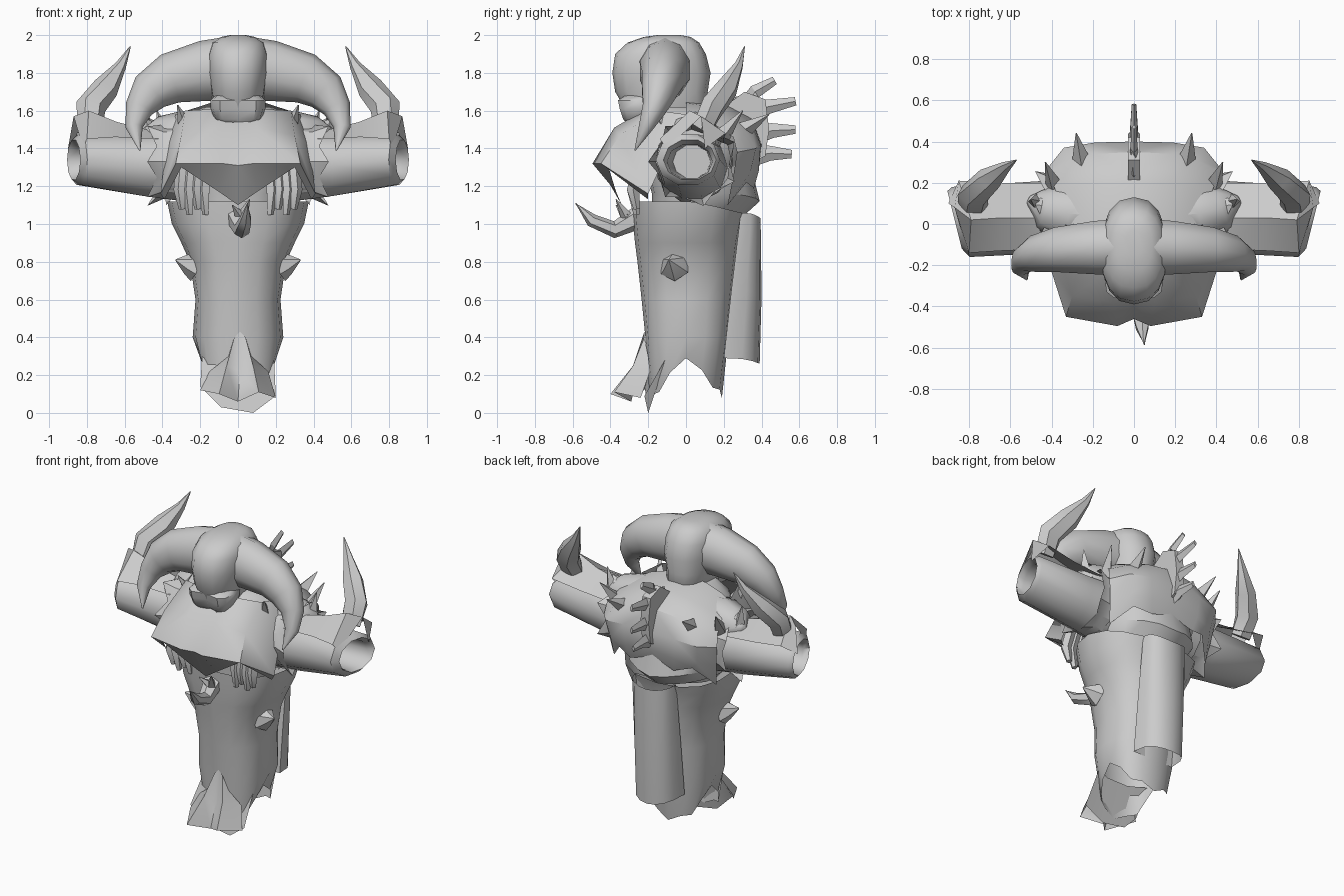
import bpy, bmesh, math
from mathutils import Vector

grey = bpy.data.materials.new("plain grey")
grey.diffuse_color = (0.6, 0.6, 0.6, 1)


def loft(name, rings, closed=True, caps=(False, False), mirror=False, angle=45):
    """Skin a list of equally long point rows."""
    bm = bmesh.new()
    rows = [[bm.verts.new(p) for p in ring] for ring in rings]
    n = len(rows[0])
    for a, b in zip(rows, rows[1:]):
        for i in range(n if closed else n - 1):
            j = (i + 1) % n
            bm.faces.new((a[i], a[j], b[j], b[i]))
    if caps[0]:
        bm.faces.new(rows[0][::-1])
    if caps[1]:
        bm.faces.new(rows[-1])
    bmesh.ops.recalc_face_normals(bm, faces=bm.faces)
    me = bpy.data.meshes.new(name)
    bm.to_mesh(me)
    bm.free()
    me.materials.append(grey)
    ob = bpy.data.objects.new(name, me)
    bpy.context.collection.objects.link(ob)
    if mirror:
        ob.modifiers.new("mirror", 'MIRROR')
    bpy.ops.object.select_all(action='DESELECT')
    ob.select_set(True)
    bpy.context.view_layer.objects.active = ob
    bpy.ops.object.shade_smooth_by_angle(angle=math.radians(angle))
    return ob


def oval(z, cy, rx, ry, n=16, p=0.85):
    """Horizontal, slightly squared ring."""
    out = []
    for i in range(n):
        a = 2 * math.pi * i / n
        c, s = math.cos(a), math.sin(a)
        out.append((rx * math.copysign(abs(c) ** p, c),
                    cy + ry * math.copysign(abs(s) ** p, s), z))
    return out


def tube(name, pts, sides=8, squash=(1, 1), mirror=False, angle=45):
    """Tapering tube through (x, y, z, radius) points; squash flattens it in x and y."""
    rings = []
    for k, (x, y, z, r) in enumerate(pts):
        a, b = Vector(pts[max(k - 1, 0)][:3]), Vector(pts[min(k + 1, len(pts) - 1)][:3])
        t = (b - a).normalized()
        ref = Vector((0, 1, 0)) if abs(t.y) < 0.8 else Vector((1, 0, 0))
        u = t.cross(ref).normalized()
        v = t.cross(u)
        ring = []
        for i in range(sides):
            w = 2 * math.pi * i / sides
            d = u * math.cos(w) * r + v * math.sin(w) * r
            d.x *= squash[0]
            d.y *= squash[1]
            ring.append(Vector((x, y, z)) + d)
        rings.append(ring)
    return loft(name, rings, caps=(True, True), mirror=mirror, angle=angle)


def spike(name, base, tip, r, mirror=False):
    return tube(name, [(*base, r), (*tip, 0.003)], 4, mirror=mirror, angle=20)


# Robe with a ragged open hem and a dipping open neck
hem = []
for i, (x, y, z) in enumerate(oval(0, 0.0, 0.19, 0.19)):
    s = y / 0.19
    hem.append((x, y, 0.29 - (0.21 if s > 0 else 0.24) * abs(s) + 0.03 * (i % 2)))
robe = [hem] + [oval(*r) for r in (
    (0.40, 0.005, 0.24, 0.22), (0.60, 0.005, 0.225, 0.24), (0.80, 0.005, 0.255, 0.262),
    (0.90, 0.005, 0.30, 0.275), (1.0, 0.01, 0.35, 0.29))]
robe.append([(x, y, z - 0.25 * max(y - 0.05, 0)) for x, y, z in oval(1.12, 0.015, 0.375, 0.305)])
loft("robe", robe)

# Knobs on the hips
tube("hip_knob", [(0.23, -0.06, 0.78, 0.085), (0.27, -0.07, 0.79, 0.055),
                  (0.33, -0.09, 0.81, 0.004)], 6, mirror=True)

# Front tail: folded sheet flaring forward
loft("front_tail", [
    [(-0.05, -0.20, 0.30), (-0.02, -0.22, 0.40), (0.01, -0.22, 0.43), (0.04, -0.22, 0.40), (0.07, -0.20, 0.30)],
    [(-0.15, -0.19, 0.22), (-0.06, -0.28, 0.25), (0.01, -0.25, 0.22), (0.08, -0.28, 0.25), (0.16, -0.19, 0.22)],
    [(-0.20, -0.22, 0.12), (-0.10, -0.40, 0.10), (0.0, -0.29, 0.06), (0.11, -0.38, 0.11), (0.20, -0.24, 0.08)],
], closed=False)
loft("tail_underside", [
    [(-0.20, -0.22, 0.14), (-0.09, -0.20, 0.03), (0.08, -0.20, 0.0), (0.20, -0.22, 0.09)],
    [(-0.19, -0.10, 0.30), (-0.08, -0.16, 0.30), (0.08, -0.16, 0.30), (0.19, -0.10, 0.30)]], closed=False)

# Half-tube panel hanging down the back
panel = []
for z, y0, y1 in ((0.26, 0.20, 0.39), (0.62, 0.24, 0.40), (1.03, 0.29, 0.395)):
    panel.append([(0.02 + 0.15 * math.cos(a), y0 + (y1 - y0) * max(math.sin(a), 0) ** 0.7,
                   z + 0.03 * math.cos(a) ** 2) for a in [math.pi * i / 8 for i in range(9)]])
loft("back_panel", panel)

# Inner body, narrow at the waist so the robe neck stays open
loft("upper_body", [oval(*r) for r in (
    (1.02, 0.0, 0.22, 0.18), (1.16, 0.02, 0.25, 0.20), (1.32, 0.05, 0.32, 0.27),
    (1.48, 0.06, 0.33, 0.28), (1.56, 0.04, 0.29, 0.25), (1.62, 0.0, 0.18, 0.17))], caps=(True, True))

# Flared bowl at the lower back
bowl = []
for z, rx, ry in ((1.03, 0.28, 0.27), (1.12, 0.33, 0.37), (1.28, 0.31, 0.33)):
    bowl.append([(rx * math.cos(a), 0.02 + ry * math.sin(a), z + 0.05 * abs(math.cos(a)))
                 for a in [math.pi * i / 10 for i in range(11)]])
loft("back_bowl", bowl, closed=False)

# Ragged shell over the back: half profile, mirrored
loft("back_shell", [
    [(0, 0.0, 1.66), (0, 0.20, 1.64), (0, 0.35, 1.56), (0, 0.40, 1.42), (0, 0.38, 1.30), (0, 0.35, 1.24)],
    [(0.15, 0.0, 1.64), (0.16, 0.20, 1.61), (0.18, 0.34, 1.54), (0.19, 0.395, 1.42),
     (0.18, 0.385, 1.28), (0.16, 0.36, 1.19)],
    [(0.27, 0.0, 1.60), (0.29, 0.18, 1.57), (0.31, 0.31, 1.50), (0.34, 0.37, 1.40),
     (0.32, 0.34, 1.27), (0.27, 0.32, 1.22)],
    [(0.34, 0.0, 1.55), (0.38, 0.16, 1.52), (0.41, 0.25, 1.46), (0.42, 0.27, 1.38),
     (0.40, 0.25, 1.25), (0.38, 0.22, 1.10)],
], closed=False, mirror=True, angle=35)

# Shoulder domes
tube("shoulder_dome", [(0.18, 0.04, 1.45, 0.15), (0.32, 0.05, 1.45, 0.145),
                       (0.44, 0.08, 1.46, 0.11), (0.51, 0.12, 1.48, 0.02)], 8, mirror=True)

# Front mantle with a pointed underside
loft("mantle", [
    [(0, -0.20, 1.60), (0.10, -0.21, 1.61), (0.28, -0.15, 1.60), (0.33, 0.0, 1.58)],
    [(0, -0.36, 1.50), (0.10, -0.38, 1.51), (0.30, -0.35, 1.47), (0.38, -0.08, 1.42)],
    [(0, -0.46, 1.31), (0.08, -0.495, 1.32), (0.33, -0.45, 1.32), (0.41, -0.20, 1.16)],
    [(0, -0.34, 1.10), (0.10, -0.37, 1.17), (0.30, -0.41, 1.30), (0.39, -0.20, 1.13)],
], closed=False, mirror=True, angle=60)

# Hanging tassels under the mantle
for i in range(4):
    x = 0.17 + 0.042 * i
    tube("tassel", [(x, -0.24, 1.30, 0.035), (x + 0.01, -0.28, 1.18, 0.035),
                    (x, -0.26, 1.05 + 0.03 * (i % 2), 0.018)], 5, mirror=True)

# Hooked clasp at the waist
tube("clasp_hook", [(0.0, -0.26, 1.03, 0.06), (0.02, -0.38, 0.97, 0.045),
                    (0.04, -0.50, 1.02, 0.035), (0.05, -0.585, 1.11, 0.003)], 6)
for x, z in ((-0.03, 1.10), (0.06, 1.13), (0.04, 0.94)):
    spike("clasp_claw", (0.02, -0.31, 1.03), (x, -0.37, z), 0.035)

# Open sleeves with slanted ends; the rim turns inward
sleeve = []
for x, cy, cz, ry, rz, slant in (
        (0.28, 0.03, 1.30, 0.19, 0.19, 0), (0.50, 0.03, 1.31, 0.175, 0.17, 0),
        (0.84, 0.01, 1.34, 0.17, 0.14, 0.25), (0.87, 0.02, 1.34, 0.14, 0.11, 0.25),
        (0.83, 0.02, 1.33, 0.12, 0.095, 0.25), (0.50, 0.03, 1.33, 0.10, 0.09, 0)):
    ring = []
    for i in range(10):
        a = 2 * math.pi * i / 10
        ring.append((x + slant * ry * math.cos(a), cy + ry * math.cos(a), cz + rz * math.sin(a)))
    sleeve.append(ring)
loft("sleeve", sleeve, caps=(False, True), mirror=True)

# Ragged collar around each sleeve root
collar = []
for x, r, jag in ((0.33, 0.21, 0), (0.39, 0.20, 0), (0.43, 0.19, 1)):
    ring = []
    for i in range(14):
        a, k = 2 * math.pi * i / 14, jag * (i % 2)
        ring.append((x + 0.05 * k, 0.04 + (r + 0.05 * k) * math.cos(a), 1.33 + (r + 0.05 * k) * math.sin(a)))
    collar.append(ring)
loft("torn_collar", collar, mirror=True, angle=25)

# Arm plates and their horns
loft("arm_plate", [
    [(0.42, -0.12, 1.45), (0.48, 0.03, 1.50), (0.42, 0.20, 1.43)],
    [(0.65, -0.13, 1.46), (0.64, 0.03, 1.54), (0.65, 0.20, 1.45)],
    [(0.80, -0.14, 1.45), (0.79, 0.02, 1.60), (0.85, 0.21, 1.48)],
    [(0.82, -0.10, 1.40), (0.87, 0.08, 1.57), (0.90, 0.10, 1.40)],
], closed=False, mirror=True, angle=25)
tube("arm_horn", [(0.78, 0.08, 1.50, 0.07), (0.78, 0.14, 1.62, 0.08), (0.70, 0.22, 1.72, 0.07),
                  (0.62, 0.28, 1.84, 0.03), (0.57, 0.31, 1.94, 0.003)], 6, (1, 0.8), mirror=True)

# Fan of thin spikes along the spine
for y, z, by, bz, r in ((0.47, 1.76, 0.26, 1.62, 0.055), (0.58, 1.65, 0.28, 1.57, 0.06),
                        (0.58, 1.50, 0.34, 1.47, 0.06), (0.56, 1.37, 0.34, 1.36, 0.06)):
    tube("spine_spike", [(0, by, bz, r), (0, (by + y) / 2, (bz + z) / 2 + 0.01, r * 0.65),
                         (0, y, z, 0.022)], 4, (0.5, 1), angle=20)
loft("spine_fin", [[(s * 0.03, y, z) for y, z in
                    ((0.2, 1.62), (0.31, 1.70), (0.42, 1.66), (0.44, 1.5), (0.42, 1.36), (0.3, 1.3))]
                   for s in (-1, 1)], caps=(True, True), angle=20)

# Smaller shoulder spikes
for base, tip, r in (((0.25, 0.28, 1.48), (0.28, 0.44, 1.58), 0.055),
                     ((0.38, 0.18, 1.45), (0.43, 0.30, 1.60), 0.05),
                     ((0.46, 0.10, 1.42), (0.50, 0.12, 1.62), 0.06),
                     ((0.28, -0.12, 1.52), (0.32, -0.18, 1.63), 0.04)):
    spike("shoulder_spike", base, tip, r, mirror=True)

# Skull helmet: rounded cranium, then a two-lobed face below the brow
loft("skull", [oval(*r, 16, 0.85) for r in (
    (1.58, -0.12, 0.12, 0.20), (1.64, -0.11, 0.135, 0.23), (1.70, -0.13, 0.145, 0.245),
    (1.80, -0.13, 0.16, 0.26), (1.90, -0.135, 0.16, 0.24), (1.96, -0.12, 0.14, 0.19),
    (1.99, -0.10, 0.09, 0.125), (2.0, -0.09, 0.04, 0.06))], caps=(True, True))
loft("face", [[(x, y + (0.03 if abs(x) < 0.02 and y < -0.25 else 0), z) for x, y, z in oval(*r, 12, 0.6)]
              for r in ((1.525, -0.26, 0.07, 0.05), (1.555, -0.25, 0.125, 0.09), (1.61, -0.25, 0.145, 0.11),
                        (1.655, -0.25, 0.145, 0.12), (1.68, -0.24, 0.12, 0.09))], caps=(True, True))

# Great drooping helmet horns
tube("helmet_horn", [(0.03, -0.11, 1.825, 0.17), (0.18, -0.115, 1.81, 0.16), (0.36, -0.125, 1.77, 0.135),
                     (0.465, -0.145, 1.70, 0.11), (0.525, -0.17, 1.61, 0.075),
                     (0.55, -0.215, 1.51, 0.045), (0.52, -0.27, 1.39, 0.004)],
     10, (1, 0.85), mirror=True)
